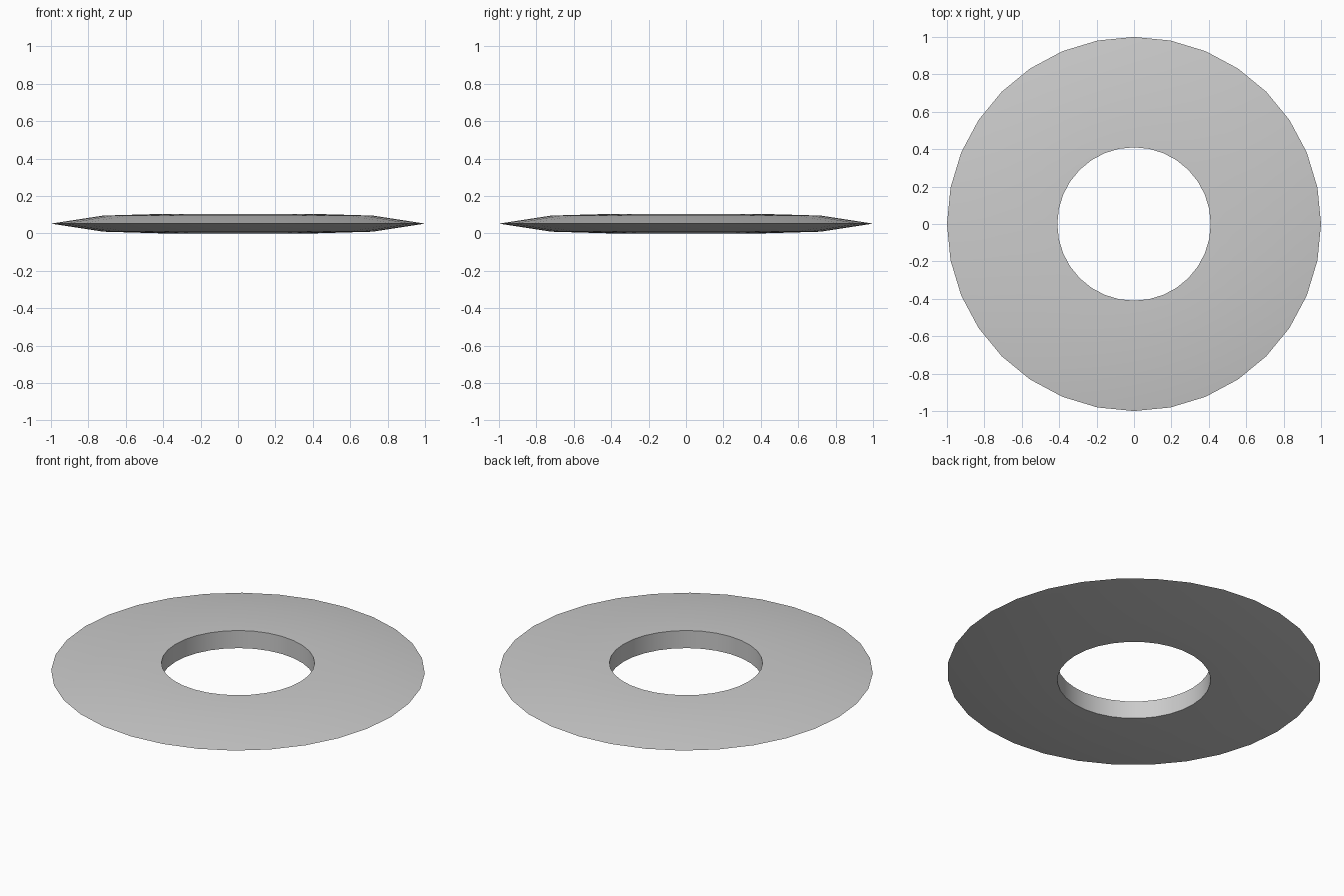
import bpy, bmesh, math

if "Cube" in bpy.data.objects:
    bpy.data.objects.remove(bpy.data.objects["Cube"])

SIDES = 32
# Cross-section (radius, height): hole wall, shallow face, thin rim
PROFILE = [(0.41, 0.0), (0.72, 0.009), (1.0, 0.052), (0.72, 0.095), (0.41, 0.104)]

# Lathe the closed profile around z
bm = bmesh.new()
rings = []
for i in range(SIDES):
    a = 2 * math.pi * i / SIDES
    rings.append([bm.verts.new((r * math.cos(a), r * math.sin(a), z)) for r, z in PROFILE])
n = len(PROFILE)
for i in range(SIDES):
    a, b = rings[i], rings[(i + 1) % SIDES]
    for j in range(n):
        k = (j + 1) % n
        bm.faces.new((a[j], b[j], b[k], a[k]))
bmesh.ops.recalc_face_normals(bm, faces=bm.faces)

mesh = bpy.data.meshes.new("ring_disc")
bm.to_mesh(mesh)
bm.free()
ring = bpy.data.objects.new("ring_disc", mesh)
bpy.context.collection.objects.link(ring)

# Smooth over the rim, sharp at the hole
bpy.context.view_layer.objects.active = ring
ring.select_set(True)
bpy.ops.object.shade_smooth_by_angle(angle=math.radians(35))
